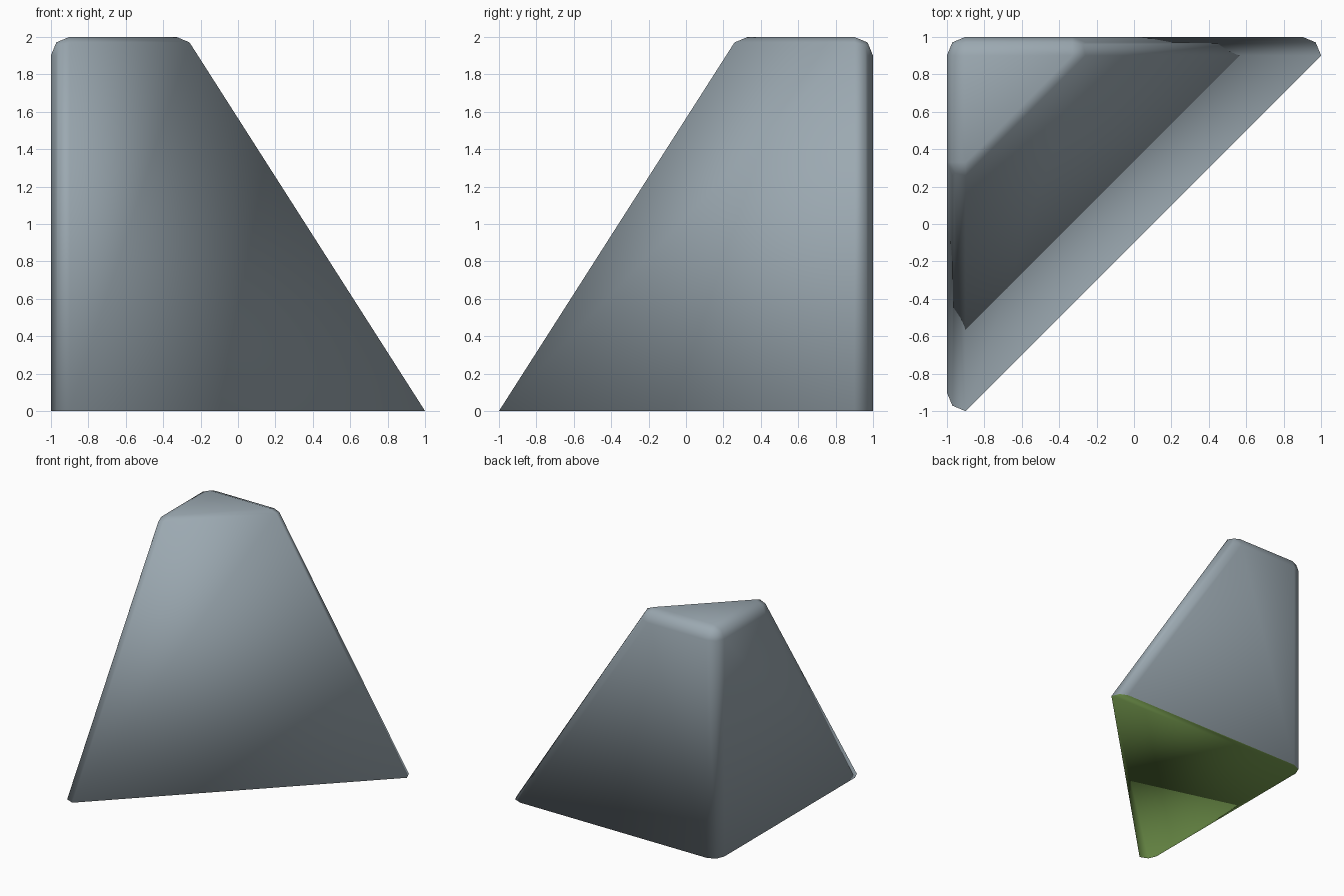
import bpy, bmesh, math
from mathutils import Vector

if "Cube" in bpy.data.objects:
    bpy.data.objects.remove(bpy.data.objects["Cube"])

R = 0.1  # bevel radius


def material(name, rgb):
    m = bpy.data.materials.new(name)
    m.diffuse_color = (*rgb, 1.0)
    m.use_nodes = True
    m.node_tree.nodes["Principled BSDF"].inputs["Base Color"].default_value = m.diffuse_color
    return m


slate = material("slate grey", (0.33, 0.395, 0.44))
moss = material("moss green", (0.15, 0.27, 0.065))

# Corner: bottom centre, top centre, outward signs of the rounded corner
corners = [
    ((-0.9, 0.9), (-0.9, 0.9), (-1, 1)),
    ((-0.9, -0.9), (-0.9, 0.33), (-1, -1)),
    ((0.9, 0.9), (-0.33, 0.9), (1, 1)),
]

bm = bmesh.new()
for bottom, top, (sx, sy) in corners:
    # Square-cut rounded corner on the ground
    for a in (0, 45, 90):
        t = math.radians(a)
        bm.verts.new((bottom[0] + sx * R * math.cos(t),
                      bottom[1] + sy * R * math.sin(t), 0))
    # Two-segment ball corner at the top
    for i in (0, 1):
        for j in (0, 1):
            for k in (0, 1):
                if i + j + k:
                    d = Vector((sx * i, sy * j, k)).normalized() * R
                    bm.verts.new((top[0] + d.x, top[1] + d.y, 2 - R + d.z))

# Skin the corners and merge the flat sides into single faces
bmesh.ops.convex_hull(bm, input=bm.verts[:])
bmesh.ops.dissolve_limit(bm, angle_limit=math.radians(0.5),
                         verts=bm.verts[:], edges=bm.edges[:])
bmesh.ops.recalc_face_normals(bm, faces=bm.faces[:])
bm.normal_update()

# Green underside, grey elsewhere, smooth all over
for f in bm.faces:
    f.smooth = True
    f.material_index = 1 if f.normal.z < -0.9 else 0

mesh = bpy.data.meshes.new("sloped_corner_block")
bm.to_mesh(mesh)
bm.free()
mesh.materials.append(slate)
mesh.materials.append(moss)
block = bpy.data.objects.new("sloped_corner_block", mesh)
bpy.context.collection.objects.link(block)
